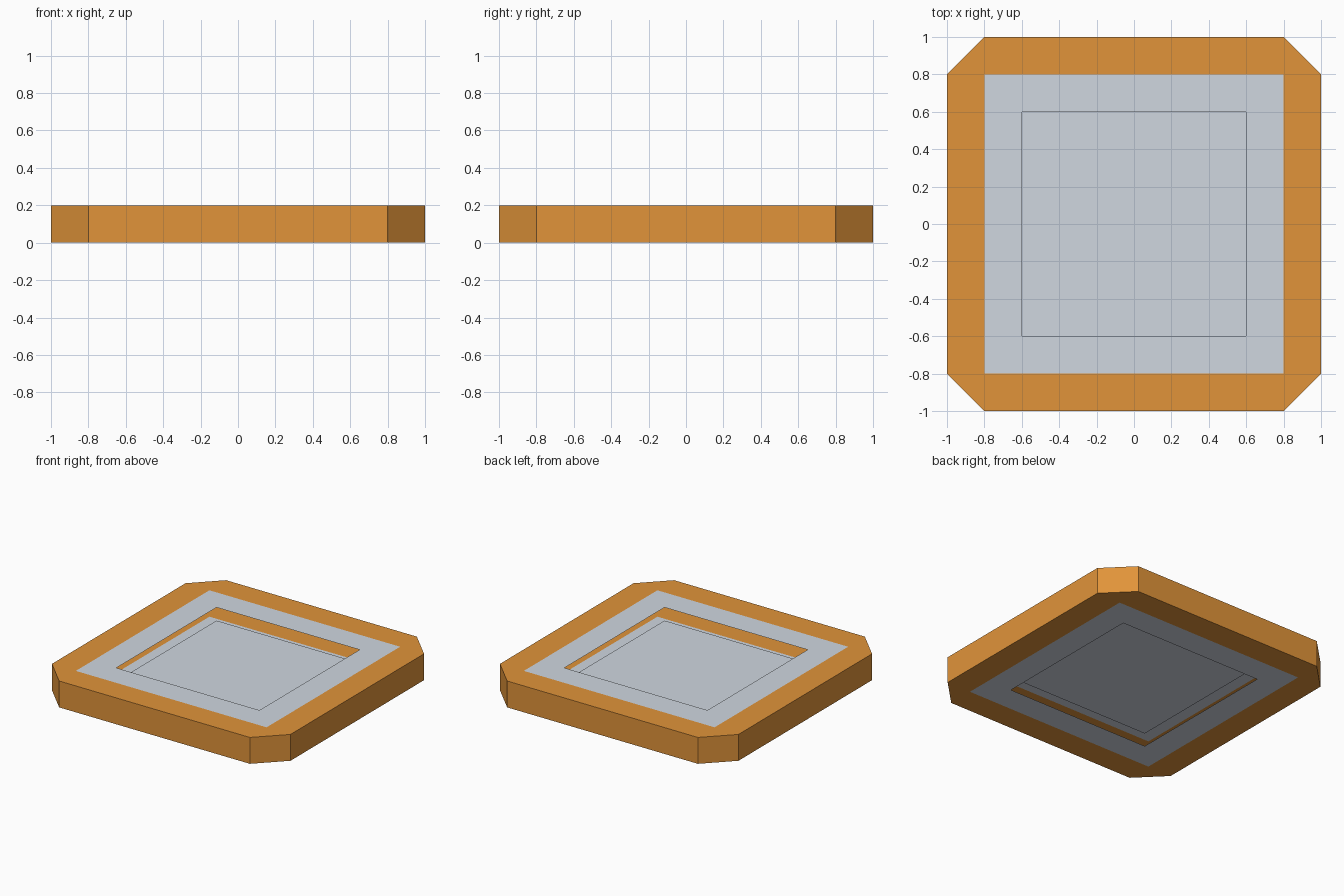
import bpy
import bmesh

if "Cube" in bpy.data.objects:
    bpy.data.objects.remove(bpy.data.objects["Cube"])


def srgb(r, g, b):
    conv = lambda v: v / 12.92 if v <= 0.04045 else ((v + 0.055) / 1.055) ** 2.4
    return (*[conv(c / 255) for c in (r, g, b)], 1)


def material(name, rgb):
    m = bpy.data.materials.new(name)
    m.diffuse_color = srgb(*rgb)
    m.use_nodes = True
    m.node_tree.nodes["Principled BSDF"].inputs["Base Color"].default_value = m.diffuse_color
    return m


orange = material("orange", (225, 148, 58))
grey = material("light grey", (208, 215, 224))

OCTAGON = [(0.8, -1), (1, -0.8), (1, 0.8), (0.8, 1),
           (-0.8, 1), (-1, 0.8), (-1, -0.8), (-0.8, -1)]


def square(s):
    return [(s, -s), (s, s), (-s, s), (-s, -s)]


def make_object(name, mat, build):
    bm = bmesh.new()
    build(bm)
    mesh = bpy.data.meshes.new(name)
    bm.to_mesh(mesh)
    bm.free()
    mesh.materials.append(mat)
    obj = bpy.data.objects.new(name, mesh)
    bpy.context.collection.objects.link(obj)


def loop(bm, points, z):
    return [bm.verts.new((x, y, z)) for x, y in points]


def add_face(bm, verts, up):
    bm.faces.new(verts if up else verts[::-1])


def rim(bm):
    # Outer wall plus flat orange borders above and below
    outer = {z: loop(bm, OCTAGON, z) for z in (0, 0.2)}
    for i in range(8):
        j = (i + 1) % 8
        bm.faces.new((outer[0][i], outer[0][j], outer[0.2][j], outer[0.2][i]))
    for z, o in outer.items():
        inner = loop(bm, square(0.8), z)
        for i in range(4):
            j = (i + 1) % 4
            a, b, c = o[2 * i], o[2 * i + 1], o[(2 * i + 2) % 8]
            add_face(bm, (a, b, inner[i]), z > 0)
            add_face(bm, (b, c, inner[j], inner[i]), z > 0)


def panel(z):
    # Square grey frame around an open middle
    def build(bm):
        outer, inner = loop(bm, square(0.8), z), loop(bm, square(0.6), z)
        for i in range(4):
            j = (i + 1) % 4
            add_face(bm, (outer[i], outer[j], inner[j], inner[i]), z > 0)
    return build


make_object("rim", orange, rim)
make_object("top_panel", grey, panel(0.2))
make_object("bottom_panel", grey, panel(0))
# Sunken sheet halfway down, seen through both openings
make_object("sunken_sheet", grey, lambda bm: bm.faces.new(loop(bm, square(0.6), 0.1)))
